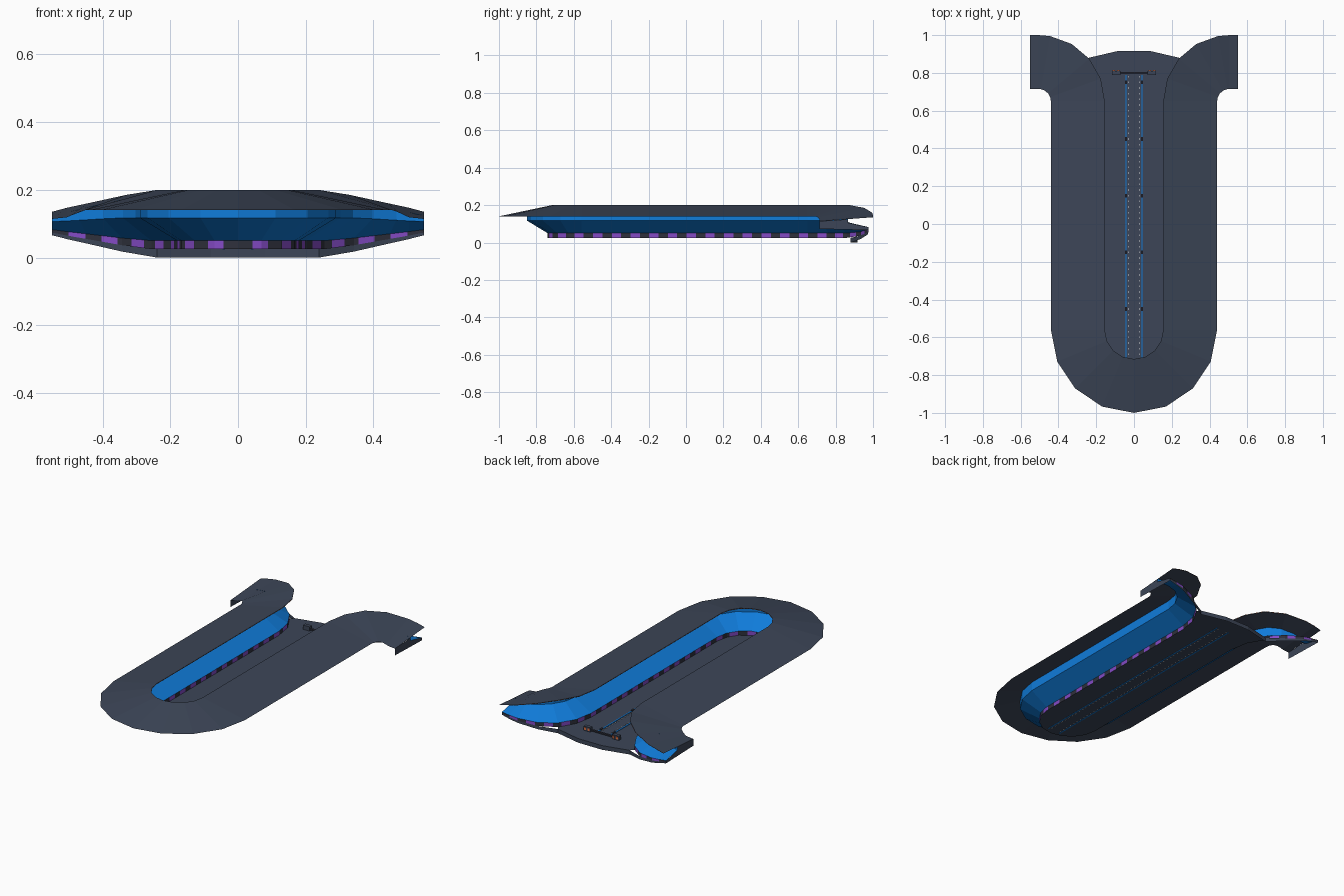
import bpy, math

if "Cube" in bpy.data.objects:
    bpy.data.objects.remove(bpy.data.objects["Cube"])

def mat(name, c):
    m = bpy.data.materials.new(name)
    m.diffuse_color = (*c, 1)
    m.use_nodes = True
    m.node_tree.nodes["Principled BSDF"].inputs["Base Color"].default_value = m.diffuse_color
    return m

SLATE = mat("slate", (.045, .06, .095))
DARK = mat("charcoal", (.028, .03, .045))
BLUE = mat("bright_blue", (.005, .2, .7))
PURPLE = mat("purple", (.23, .07, .56))
ORANGE = mat("orange", (.75, .16, .05))
WHITE = mat("white", (.8, .8, .8))

def make(name, verts, faces, mats, idx=None):
    me = bpy.data.meshes.new(name)
    me.from_pydata(verts, [], faces)
    for m in mats:
        me.materials.append(m)
    if idx:
        for p, i in zip(me.polygons, idx):
            p.material_index = i
    ob = bpy.data.objects.new(name, me)
    bpy.context.collection.objects.link(ob)
    return ob

def boxes(name, specs, m):
    """Several boxes in one object: (cx, cy, cz, sx, sy, sz)."""
    V, F = [], []
    for cx, cy, cz, sx, sy, sz in specs:
        b = len(V)
        V += [(cx + i * sx / 2, cy + j * sy / 2, cz + k * sz / 2)
              for i in (-1, 1) for j in (-1, 1) for k in (-1, 1)]
        F += [[b + i for i in f] for f in ((0, 1, 3, 2), (4, 6, 7, 5), (0, 4, 5, 1),
                                           (2, 3, 7, 6), (0, 2, 6, 4), (1, 5, 7, 3))]
    return make(name, V, F, [m])

# Half path of the inner rim: (x, y, outward nx, ny, vertical squash)
CX, CY, R = .505, .65, .35
half = [(.55, 1.0, 0, -1, .35)]
for deg, f in ((90, .47), (80, .6), (60, .85), (40, 1), (20, 1), (0, 1)):
    a = math.radians(deg)
    c, s = math.cos(a), math.sin(a)
    half.append((CX - R * c, CY + R * s, c, -s, f))
for i in range(5):
    a = -math.radians(22.5 * i)
    c, s = math.cos(a), math.sin(a)
    half.append((.155 * c, -.56 + .155 * s, c, s, 1))
full = half + [(-x, y, -nx, ny, f) for x, y, nx, ny, f in reversed(half[:-1])]

def pt(p, off, z):
    x, y, nx, ny, f = p
    return (x + nx * off, y + ny * off, .1 + (z - .1) * f)

def sweep(name, profile, m):
    """Loft an (offset, z) profile along the whole rim path."""
    n = len(profile)
    V = [pt(p, o, z) for p in full for o, z in profile]
    F = [(i * n + j, (i + 1) * n + j, (i + 1) * n + j + 1, i * n + j + 1)
         for i in range(len(full) - 1) for j in range(n - 1)]
    return make(name, V, F, [m])

def banded(name, off, z0, z1, step, mats):
    """Vertical band along the path, its colour changing every step."""
    V, F, I = [], [], []
    for sx in (1, -1):
        d = 0
        for a, b in zip(half, half[1:]):
            pa, pb = pt(a, off, 0), pt(b, off, 0)
            L = math.hypot(pb[0] - pa[0], pb[1] - pa[1])
            cuts = [d] + [k * step for k in range(int(d / step) + 1, int((d + L) / step) + 1)] + [d + L]
            for s, e in zip(cuts, cuts[1:]):
                if e - s < 1e-5:
                    continue
                q = [tuple(u + (v - u) * (t - d) / L for u, v in zip(a, b)) for t in (s, e)]
                k = len(V)
                for g, z in ((0, z0), (1, z0), (1, z1), (0, z1)):
                    x, y, zz = pt(q[g], off, z)
                    V.append((sx * x, y, zz))
                F.append((k, k + 1, k + 2, k + 3))
                I.append(int((s + e) / 2 / step) % len(mats))
            d += L
    return make(name, V, F, mats, I)

# Roof, sloping blue wall, chequered kick band and rim lights
sweep("roof", [(0, .2), (.285, .14)], SLATE)
sweep("wall", [(.025, .05), (.135, .117), (.135, .171)], BLUE)
banded("kick_band", .025, .025, .05, .05, [DARK, PURPLE])
banded("rim_lights", 0, .196, .2, .008, [SLATE, ORANGE, SLATE, WHITE])

# Floor sheet with its curved back edge
edge = [pt(p, .025, .025) for p in full[4:-4]]
back = [(-.24, .88, .025), (-.08, .917, .025), (.08, .917, .025), (.24, .88, .025)]
floor = edge + back
make("floor", floor, [list(range(len(floor)))], [SLATE])

# Skirt hanging below the back edge and both flared ends
right = [(pt(p, .025, .025), pt(p, .025, .003)) for p in half[:4]]
mid = [((x, y, z), (x, y, 0)) for x, y, z in reversed(back)]
left = [tuple((-x, y, z) for x, y, z in pr) for pr in reversed(right)]
pairs = right + mid + left
make("skirt", [v for pr in pairs for v in pr],
     [(2 * i, 2 * i + 2, 2 * i + 3, 2 * i + 1) for i in range(len(pairs) - 1)], [SLATE])

# End caps closing the flares behind the wall
for sx, n in ((1, "right"), (-1, "left")):
    prof = [(.715, .114), (.715, .073), (.975, .066), (.975, .082), (.865, .106), (.865, .124)]
    make("end_cap_" + n, [(sx * .55, y, z) for y, z in prof], [list(range(6))], [SLATE])

# Runway: blue guide lines, small lights and markers
boxes("runway_lines", [(s * .042, .04, .026, .007, 1.5, .004) for s in (-1, 1)], BLUE)
boxes("runway_lights", [(s * .03, -.69 + i * .03, .026, .004, .008, .004)
                        for s in (-1, 1) for i in range(50)], WHITE)
boxes("runway_markers", [(s * .042, -.45 + i * .3, .029, .01, .02, .008)
                         for s in (-1, 1) for i in range(5)], DARK)

# Gantry at the back end of the runway
boxes("gantry_bar", [(0, .8, .034, .16, .012, .008)], DARK)
boxes("gantry_posts", [(s * .095, .8, .038, .045, .022, .026) for s in (-1, 1)], SLATE)
boxes("gantry_lights", [(s * .095 + t * .012, .812, .038, .012, .004, .014)
                        for s in (-1, 1) for t in (-1, 1)], ORANGE)
